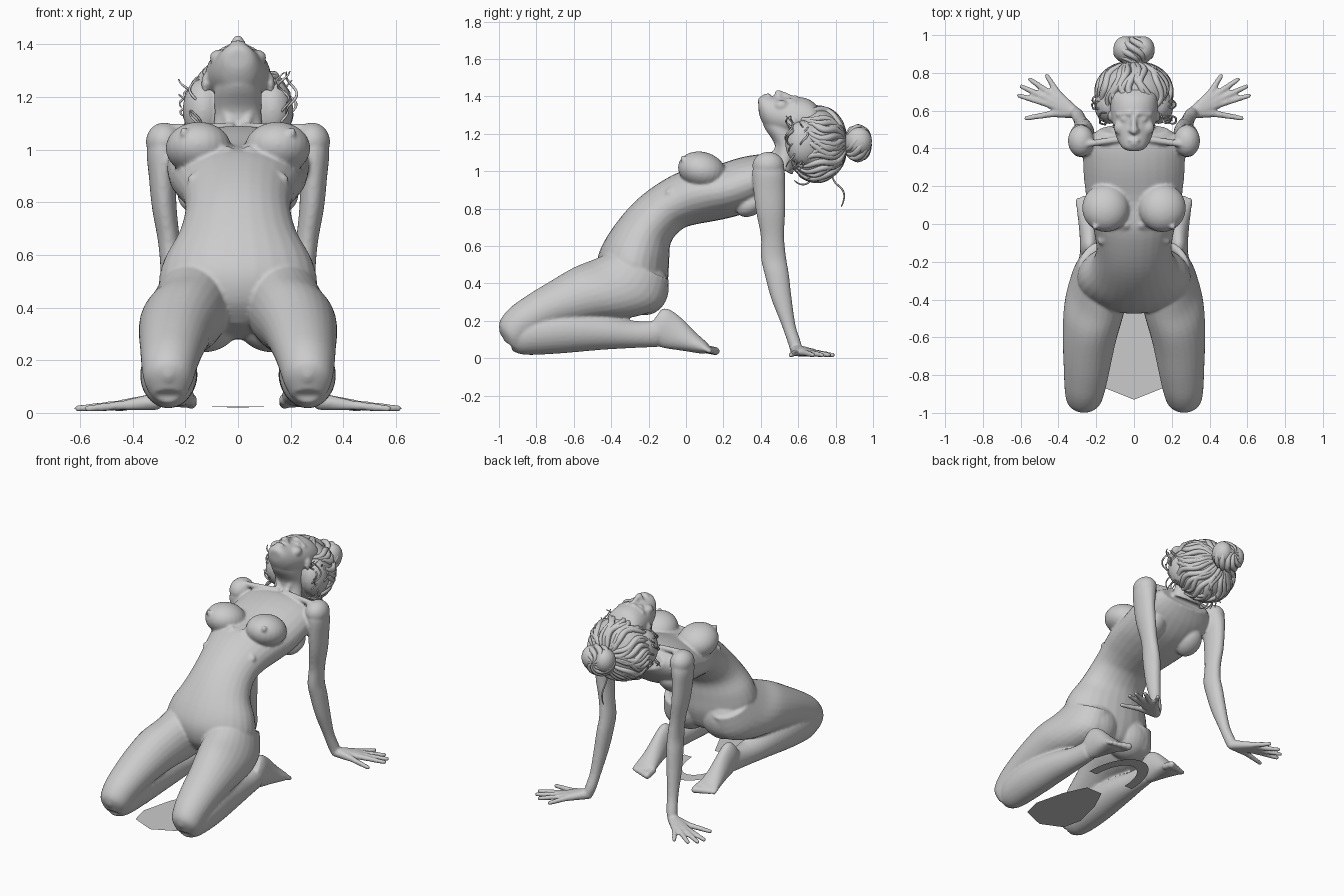
import bpy, bmesh, math, random
from mathutils import Vector, Matrix

random.seed(4)
SIDES = (1, -1)


def catmull(pts, sub=4):
    out = []
    for i in range(len(pts) - 1):
        p = [pts[max(0, min(len(pts) - 1, i + k))] for k in (-1, 0, 1, 2)]
        for s in range(sub):
            t = s / sub
            out.append([0.5 * (2 * b + (c - a) * t + (2 * a - 5 * b + 4 * c - d) * t * t
                               + (3 * b - a - 3 * c + d) * t ** 3) for a, b, c, d in zip(*p)])
    return out + [list(pts[-1])]


def loft(bm, stations, side=1, seg=28):
    """Station: front y, front z, back y, back z, centre x, half width."""
    rings = []
    for fy, fz, by, bz, xc, w in catmull(stations):
        ring = []
        for k in range(seg):
            a = 2 * math.pi * k / seg
            c, s = math.cos(a), math.sin(a)
            ring.append(bm.verts.new((side * (xc + w * s), (fy + by) / 2 + (fy - by) / 2 * c,
                                      (fz + bz) / 2 + (fz - bz) / 2 * c)))
        rings.append(ring)
    for r, q in zip(rings, rings[1:]):
        for k in range(seg):
            bm.faces.new((r[k], r[(k + 1) % seg], q[(k + 1) % seg], q[k]))
    bm.faces.new(rings[0])
    bm.faces.new(rings[-1])


def ball(bm, c, r, tilt=0):
    m = Matrix.Translation(c) @ Matrix.Rotation(math.radians(tilt), 4, 'X') @ Matrix.Diagonal((*r, 1))
    bmesh.ops.create_uvsphere(bm, u_segments=24, v_segments=16, radius=1, matrix=m)


def capsule(bm, a, b, r1, r2):
    a, b = Vector(a), Vector(b)
    d = b - a
    m = Matrix.Translation((a + b) / 2) @ d.to_track_quat('Z', 'Y').to_matrix().to_4x4()
    bmesh.ops.create_cone(bm, cap_ends=True, segments=14, radius1=r1, radius2=r2, depth=d.length, matrix=m)
    ball(bm, a, (r1,) * 3)
    ball(bm, b, (r2,) * 3)


def finish(bm, name, voxel, smooth):
    bmesh.ops.recalc_face_normals(bm, faces=bm.faces)
    me = bpy.data.meshes.new(name)
    bm.to_mesh(me)
    bm.free()
    ob = bpy.data.objects.new(name, me)
    bpy.context.collection.objects.link(ob)
    m = ob.modifiers.new("fuse", 'REMESH')
    m.mode, m.voxel_size, m.use_smooth_shade = 'VOXEL', voxel, True
    m = ob.modifiers.new("soften", 'SMOOTH')
    m.factor, m.iterations = 0.5, smooth


body = bmesh.new()
# torso, from pelvis to shoulders
loft(body, [(-.40, .34, -.25, .28, 0, .07), (-.46, .42, -.15, .29, 0, .20), (-.475, .52, -.10, .40, 0, .295),
            (-.44, .62, -.09, .52, 0, .285), (-.36, .74, -.08, .62, 0, .225), (-.26, .85, -.02, .69, 0, .20),
            (-.14, .94, .05, .715, 0, .21), (-.02, 1.0, .16, .735, 0, .24), (.12, 1.02, .27, .76, 0, .26),
            (.28, 1.07, .38, .80, 0, .27), (.40, 1.09, .47, .87, 0, .26), (.47, 1.08, .53, .95, 0, .18)])
# neck and face
loft(body, [(.46, 1.04, .57, .98, 0, .11), (.475, 1.14, .60, 1.10, 0, .09), (.415, 1.24, .62, 1.2, 0, .09),
            (.40, 1.33, .62, 1.28, 0, .075)])
loft(body, [(.385, 1.385, .387, 1.35, 0, .025), (.41, 1.405, .395, 1.29, 0, .06), (.46, 1.40, .44, 1.22, 0, .09),
            (.54, 1.395, .54, 1.18, 0, .115), (.62, 1.395, .64, 1.16, 0, .125), (.68, 1.37, .72, 1.16, 0, .115),
            (.74, 1.3, .78, 1.2, 0, .06)])
capsule(body, (0, .56, 1.395), (0, .492, 1.417), .014, .019)
ball(body, (0, .443, 1.402), (.032, .010, .016))
ball(body, (0, .424, 1.400), (.028, .010, .015))

for s in SIDES:
    # facial features, neck cords and collar bones
    ball(body, (s * .045, .555, 1.377), (.026, .016, .016))
    capsule(body, (s * .02, .585, 1.395), (s * .085, .58, 1.36), .013, .012)
    ball(body, (s * .07, .51, 1.35), (.038, .04, .03))
    ball(body, (s * .125, .57, 1.25), (.014, .028, .04))
    ball(body, (s * .017, .495, 1.405), (.012, .013, .012))
    capsule(body, (s * .025, .475, 1.08), (s * .085, .56, 1.27), .02, .022)
    capsule(body, (s * .03, .455, 1.085), (s * .27, .42, 1.08), .018, .018)
    # breasts, ribs, shoulder blades and buttocks
    ball(body, (s * .15, .085, 1.005), (.125, .13, .098), -15)
    ball(body, (s * .205, -.015, 1.065), (.016, .016, .02))
    capsule(body, (s * .04, -.005, .99), (s * .17, -.09, .885), .024, .022)
    ball(body, (s * .15, .36, .83), (.08, .10, .06), 35)
    ball(body, (s * .13, -.22, .375), (.15, .128, .145))
    # arm
    ball(body, (s * .28, .44, 1.03), (.07, .085, .073))
    loft(body, [(.37, 1.06, .52, 1.04, .275, .06), (.355, 1.0, .53, .98, .285, .062), (.36, .9, .53, .9, .287, .052),
                (.375, .78, .53, .78, .28, .047), (.40, .65, .525, .65, .262, .042), (.40, .54, .535, .54, .252, .043),
                (.42, .45, .55, .45, .258, .046), (.455, .32, .565, .32, .27, .042), (.51, .18, .585, .18, .285, .034),
                (.545, .08, .61, .10, .30, .034), (.56, .03, .62, .06, .31, .03)], s)
    # palm and fingers
    for kx, ky, tx, ty in ((.395, .68, .462, .785), (.42, .675, .55, .765), (.44, .655, .595, .728),
                           (.44, .63, .61, .68), (.42, .585, .57, .56)):
        capsule(body, (s * .315, .59, .042), (s * kx, ky, .03), .032, .021)
        capsule(body, (s * kx, ky, .03), (s * tx, ty, .017), .019, .013)
    # thigh
    loft(body, [(-.42, .56, -.09, .42, .165, .13), (-.50, .525, -.13, .28, .18, .155),
                (-.60, .485, -.28, .22, .21, .16), (-.72, .415, -.48, .20, .235, .142),
                (-.85, .335, -.68, .16, .25, .122), (-.95, .26, -.80, .11, .26, .107),
                (-1.0, .18, -.86, .06, .265, .09), (-.97, .09, -.88, .035, .265, .06)], s)
    ball(body, (s * .265, -.95, .16), (.05, .05, .06))
    # calf
    loft(body, [(-.95, .19, -.93, .04, .265, .065), (-.82, .25, -.86, .018, .265, .10),
                (-.65, .265, -.68, .025, .262, .108), (-.45, .235, -.45, .045, .25, .092),
                (-.28, .20, -.27, .055, .24, .066), (-.15, .20, -.15, .06, .235, .052)], s)
    # foot and toes
    loft(body, [(-.13, .265, -.23, .12, .235, .036), (-.09, .262, -.19, .08, .235, .05),
                (-.03, .22, -.12, .055, .235, .052), (.05, .14, -.02, .04, .235, .06),
                (.11, .085, .08, .025, .235, .07), (.13, .06, .12, .03, .235, .06)], s)
    for i in range(5):
        x, r = .178 + i * .029, .023 - .0022 * i
        capsule(body, (s * x, .10, .05), (s * x, .158 - .008 * i, .038), r, r)
finish(body, "figure_body", .0085, 4)

# hair mass and bun
HEAD, HEAD_R = Vector((0, .69, 1.145)), (.195, .165, .195)
BUN, BUN_R = Vector((0, .915, 1.15)), (.095, .07, .085)
hair = bmesh.new()
ball(hair, HEAD, HEAD_R)
ball(hair, BUN, BUN_R)
for s in SIDES:
    ball(hair, (s * .13, .63, 1.15), (.08, .10, .12))
    ball(hair, (s * .05, .925, 1.16), (.06, .07, .075))
finish(hair, "hair_mass", .01, 2)


def strands(name, paths, depth):
    cu = bpy.data.curves.new(name, 'CURVE')
    cu.dimensions, cu.bevel_depth, cu.bevel_resolution, cu.use_fill_caps = '3D', depth, 1, True
    cu.resolution_u = 4
    for path in paths:
        sp = cu.splines.new('NURBS')
        sp.points.add(len(path) - 1)
        for i, (q, p) in enumerate(zip(sp.points, path)):
            q.co = (*p, 1)
            q.radius = .35 + .65 * math.sin(math.pi * (i + .5) / len(path))
        sp.use_endpoint_u = True
        sp.order_u = 4
    bpy.context.collection.objects.link(bpy.data.objects.new(name, cu))


def wrap(c, r, v0, u0, u1, twist, wave, n=11):
    """Path over an ellipsoid running from its front pole to its back pole."""
    path = []
    for i in range(n):
        t = i / (n - 1)
        u = math.radians(u0 + (u1 - u0) * t)
        v = v0 + twist * t + wave * math.sin(t * 9 + v0 * 3)
        path.append(c + Vector((r[0] * math.sin(u) * math.cos(v), -r[1] * math.cos(u),
                                r[2] * math.sin(u) * math.sin(v))))
    return path


# wavy locks swept back to the bun
strands("hair_locks", [wrap(HEAD, HEAD_R, k * math.tau / 40, random.uniform(50, 80), 172,
                            random.uniform(-.5, .5), .13) for k in range(40)], .02)
strands("bun_locks", [wrap(BUN, BUN_R, k * math.tau / 10, 40, 176, 2.2, .1) for k in range(10)], .02)

# loose curls beside the face and at the nape
curls = []
for k in range(18):
    s = SIDES[k % 2]
    x, y, z = random.uniform(.16, .205), random.uniform(.54, .68), random.uniform(1.12, 1.3)
    drop, ph = random.uniform(.08, .17), random.uniform(0, 6)
    curls.append([(s * (x + .025 * math.sin(ph + i * 1.1)), y + .025 * math.cos(ph + i * 1.1), z - drop * i / 7)
                  for i in range(8)])
curls.append([(.03, .78, 1.0), (.04, .78, .94), (.03, .84, .92), (.03, .855, .86), (.03, .83, .81)])
curls.append([(-.05, .68, .97), (-.06, .66, .93), (-.05, .62, .91), (-.05, .58, .95)])
strands("loose_curls", curls, .0055)


# thin flat pieces on the ground under the legs
def flat(name, pts, faces):
    me = bpy.data.meshes.new(name)
    me.from_pydata(pts, [], faces)
    bpy.context.collection.objects.link(bpy.data.objects.new(name, me))


half = [(.15, -.87), (.18, -.74), (.13, -.54), (.06, -.39)]
flat("ground_leaf", [(0, -.93, .02)] + [(x, y, .025) for x, y in half]
     + [(-x, y, .025) for x, y in reversed(half)], [range(9)])
N = 24
arc = [(rx * math.cos(math.pi * i / N), -.23 + ry * math.sin(math.pi * i / N), .03)
       for rx, ry in ((.175, .31), (.115, .22)) for i in range(N + 1)]
flat("ground_horseshoe", arc, [(i, i + 1, N + 2 + i, N + 1 + i) for i in range(N)])
